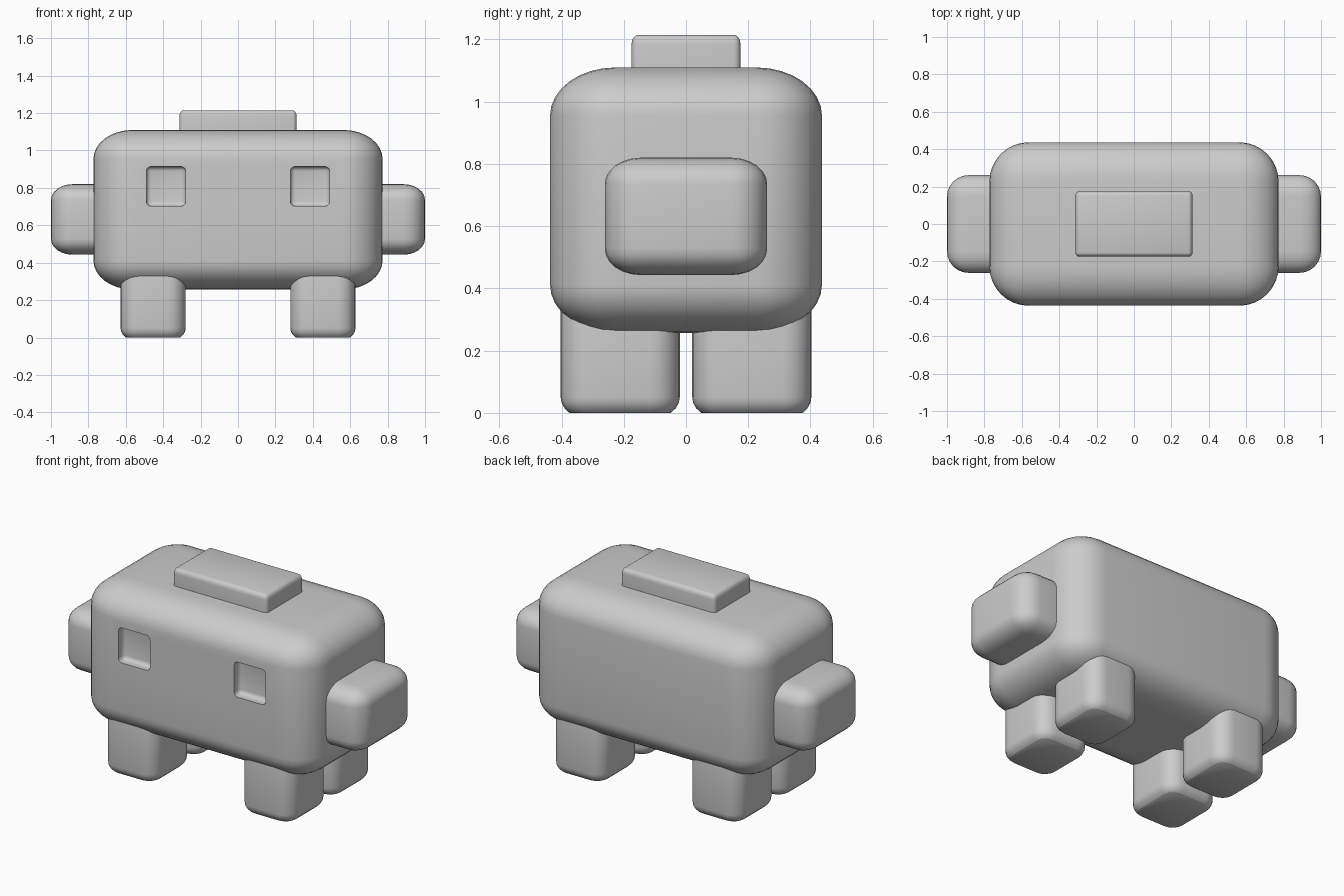
import bpy
import bmesh
from mathutils import Vector

default = bpy.data.objects.get("Cube")
if default:
    bpy.data.objects.remove(default, do_unlink=True)

grey = bpy.data.materials.new("plain grey")
grey.use_nodes = True
GREY = (0.6, 0.6, 0.6, 1)
grey.diffuse_color = GREY
grey.node_tree.nodes["Principled BSDF"].inputs["Base Color"].default_value = GREY


def rounded_box(name, low, high, radius, segments=6, floor=None):
    """Box between two corners, its edges rounded by a radius per axis."""
    low, high, radius = Vector(low), Vector(high), Vector(radius)
    bm = bmesh.new()
    bmesh.ops.create_cube(bm, size=1)
    size = high - low
    bmesh.ops.scale(bm, verts=bm.verts, vec=[s / r for s, r in zip(size, radius)])
    bmesh.ops.bevel(bm, geom=bm.edges[:], offset=1, segments=segments,
                    profile=0.5, affect='EDGES')
    bmesh.ops.scale(bm, verts=bm.verts, vec=radius)
    bmesh.ops.translate(bm, verts=bm.verts, vec=(low + high) / 2)
    if floor is not None:
        # Flat sole
        cut = bmesh.ops.bisect_plane(bm, geom=bm.verts[:] + bm.edges[:] + bm.faces[:],
                                     plane_co=(0, 0, floor), plane_no=(0, 0, -1),
                                     clear_outer=True)
        rim = [e for e in cut["geom_cut"] if isinstance(e, bmesh.types.BMEdge)]
        bmesh.ops.contextual_create(bm, geom=rim)
    bmesh.ops.recalc_face_normals(bm, faces=bm.faces)
    mesh = bpy.data.meshes.new(name)
    bm.to_mesh(mesh)
    bm.free()
    mesh.materials.append(grey)
    obj = bpy.data.objects.new(name, mesh)
    bpy.context.collection.objects.link(obj)
    return obj


def activate(obj):
    bpy.ops.object.select_all(action='DESELECT')
    obj.select_set(True)
    bpy.context.view_layer.objects.active = obj


def span(side, near, far):
    """Range from near to far on one side of the middle, in order."""
    return sorted((side * near, side * far))


# Body and the flat block on top
body = rounded_box("body", (-0.773, -0.437, 0.257), (0.773, 0.437, 1.11),
                   (0.21, 0.21, 0.155), 8)
parts = [body, rounded_box("top_block", (-0.313, -0.175, 1.0), (0.313, 0.175, 1.215),
                           (0.022, 0.022, 0.03), 4)]

for side, label in ((1, "left"), (-1, "right")):
    # Eye socket sunk into the front
    x0, x1 = span(side, 0.28, 0.49)
    socket = rounded_box("eye_cutter", (x0, -0.55, 0.703), (x1, -0.385, 0.914),
                         (0.025, 0.025, 0.025), 4)
    activate(body)
    cut = body.modifiers.new("eye_socket", 'BOOLEAN')
    cut.object = socket
    cut.solver = 'EXACT'
    bpy.ops.object.modifier_apply(modifier=cut.name)
    bpy.data.objects.remove(socket, do_unlink=True)

    # Arm
    x0, x1 = span(side, 0.6, 1.0)
    parts.append(rounded_box(label + "_arm", (x0, -0.261, 0.443), (x1, 0.261, 0.82),
                             (0.115, 0.115, 0.085)))

    # Legs
    x0, x1 = span(side, 0.28, 0.628)
    for depth, place in ((-1, "front"), (1, "back")):
        y0, y1 = span(depth, 0.02, 0.403)
        parts.append(rounded_box(f"{place}_{label}_leg", (x0, y0, -0.02), (x1, y1, 0.42),
                                 (0.095, 0.095, 0.07), floor=0))

for part in parts:
    activate(part)
    bpy.ops.object.shade_smooth_by_angle(angle=0.6)
